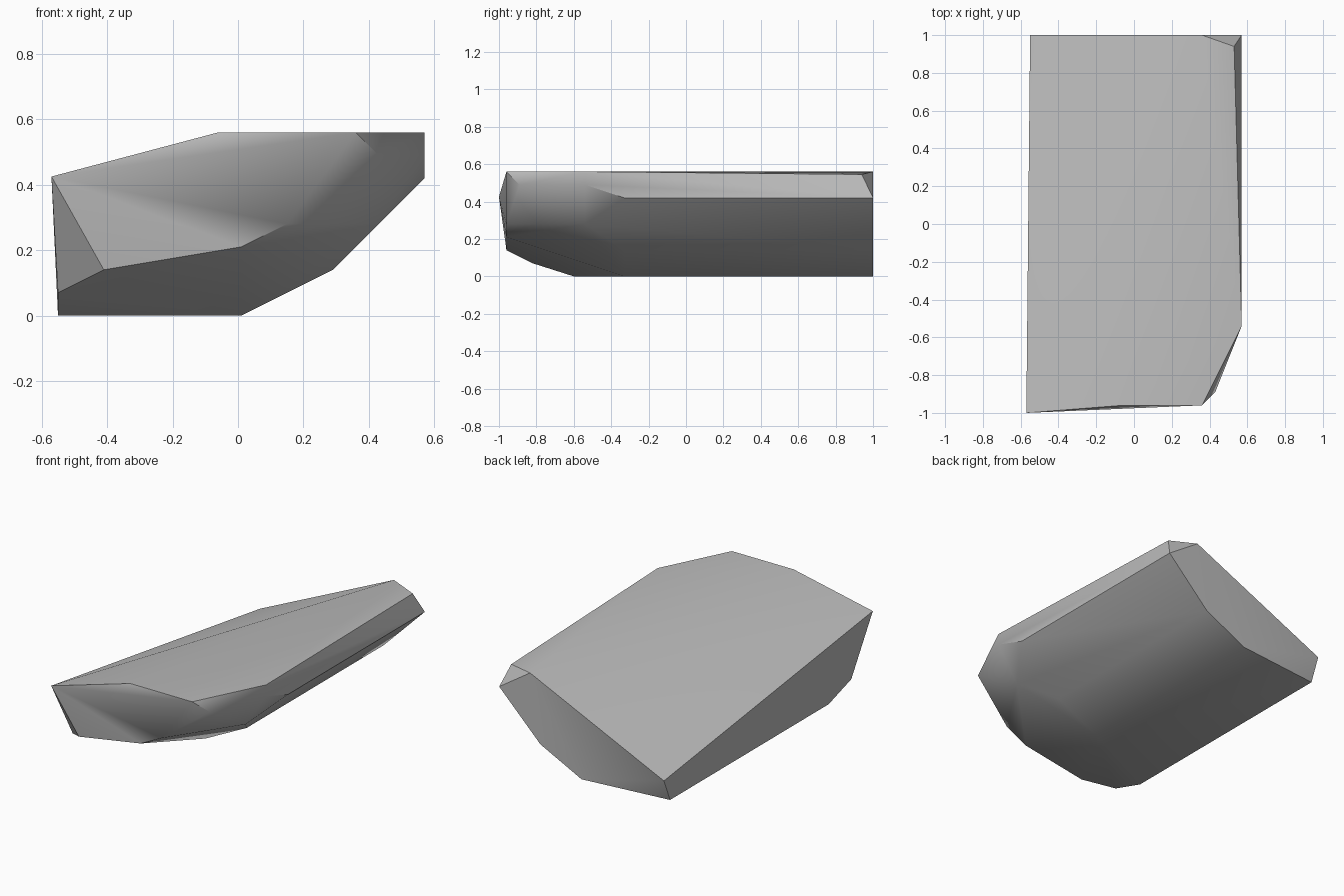
import bpy
import bmesh
import math

# Remove only the default cube
cube = bpy.data.objects.get("Cube")
if cube:
    bpy.data.objects.remove(cube, do_unlink=True)


def flat_material(name, colour):
    mat = bpy.data.materials.new(name)
    mat.use_nodes = True
    mat.diffuse_color = colour
    mat.node_tree.nodes["Principled BSDF"].inputs["Base Color"].default_value = colour
    return mat


def section(y, profile):
    """Cross-section across the rock: (x, z) points at depth y."""
    return [(x, y, z) for x, z in profile]


LEFT, RIGHT, TOP = -0.55, 0.57, 0.56

# Straight lower profile, running the length of the slab
flank = [(0.01, 0), (0.29, 0.14), (RIGHT, 0.42)]

corners = []
# Back end and its chipped corners
corners += section(1.0, flank + [(LEFT, 0.14), (0.36, TOP)])
corners += section(0.94, [(LEFT, 0), (0.53, 0.545)])
# Where the straight flank begins to round off
corners += section(-0.33, flank)
# Rounded front shoulder
corners += section(-0.54, [(0.43, 0.28), (RIGHT, 0.49), (RIGHT, TOP)])
corners += section(-0.6, [(LEFT, 0)])
corners += section(-0.82, [(LEFT, 0.07)])
corners += section(-0.89, [(0.43, 0.49)])
# Front face and its projecting tip
corners += section(-0.96, [(-0.41, 0.14), (0.01, 0.21), (0.15, 0.28),
                           (0.36, TOP), (-0.06, TOP)])
corners += section(-1.0, [(-0.57, 0.425)])

# Wrap the sections in a faceted shell
bm = bmesh.new()
for point in corners:
    bm.verts.new(point)
result = bmesh.ops.convex_hull(bm, input=bm.verts[:])
loose = {v for v in result["geom_interior"] + result["geom_unused"]
         if isinstance(v, bmesh.types.BMVert) and not v.link_faces}
bmesh.ops.delete(bm, geom=list(loose), context='VERTS')
# Join coplanar triangles into broad facets
bmesh.ops.dissolve_limit(bm, angle_limit=math.radians(1),
                         verts=bm.verts[:], edges=bm.edges[:])
bmesh.ops.recalc_face_normals(bm, faces=bm.faces[:])

mesh = bpy.data.meshes.new("rock_slab")
bm.to_mesh(mesh)
bm.free()
rock = bpy.data.objects.new("rock_slab", mesh)
bpy.context.collection.objects.link(rock)
mesh.materials.append(flat_material("stone_grey", (0.5, 0.5, 0.5, 1)))

# Soft shading over shallow bends, crisp main ridges
bpy.ops.object.select_all(action='DESELECT')
rock.select_set(True)
bpy.context.view_layer.objects.active = rock
bpy.ops.object.shade_smooth_by_angle(angle=math.radians(35))
